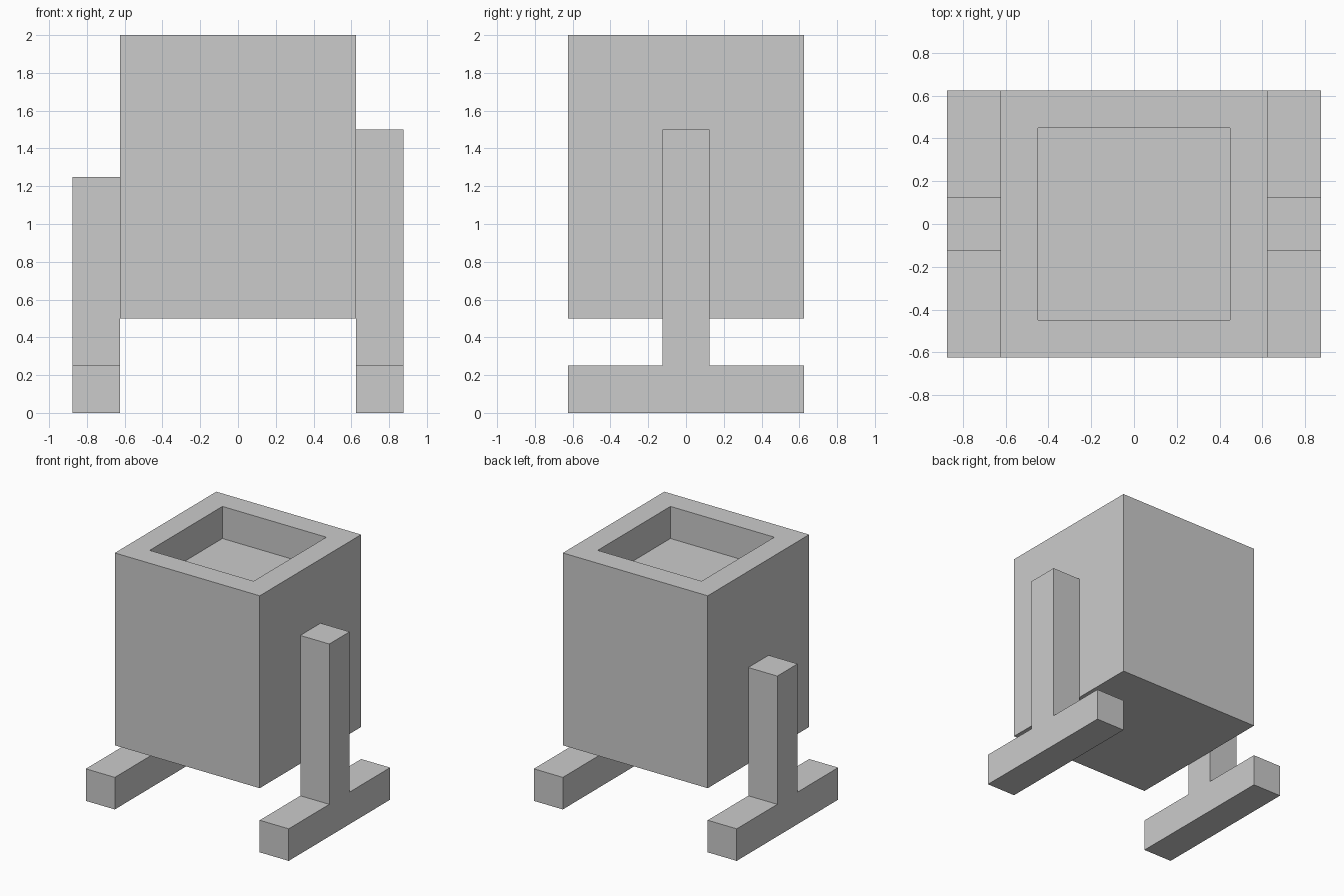
import bpy, bmesh
from mathutils import Vector

if "Cube" in bpy.data.objects:
    bpy.data.objects.remove(bpy.data.objects["Cube"])


def finish(name, bm):
    bmesh.ops.recalc_face_normals(bm, faces=bm.faces)
    mesh = bpy.data.meshes.new(name)
    bm.to_mesh(mesh)
    bm.free()
    obj = bpy.data.objects.new(name, mesh)
    bpy.context.collection.objects.link(obj)
    return obj


# Body: block with a shallow square recess in the top
def build_body():
    bm = bmesh.new()
    bmesh.ops.create_cube(bm, size=1)
    bmesh.ops.scale(bm, vec=(1.25, 1.25, 1.5), verts=bm.verts)
    bmesh.ops.translate(bm, vec=(0, 0, 1.25), verts=bm.verts)
    top = max(bm.faces, key=lambda f: f.calc_center_median().z)
    bmesh.ops.inset_region(bm, faces=[top], thickness=0.25)
    floor = bmesh.ops.extrude_discrete_faces(bm, faces=[top])["faces"][0]
    bmesh.ops.translate(bm, vec=(0, 0, -0.25), verts=floor.verts)
    return finish("body", bm)


# Leg: upright post on a long foot, as an extruded inverted T
def build_leg(name, x, height):
    half = [(0.625, 0), (0.625, 0.25), (0.125, 0.25), (0.125, height)]
    outline = half + [(-y, z) for y, z in reversed(half)]
    bm = bmesh.new()
    face = bm.faces.new([bm.verts.new((x - 0.125, y, z)) for y, z in outline])
    ext = bmesh.ops.extrude_face_region(bm, geom=[face], use_keep_orig=True)
    verts = [v for v in ext["geom"] if isinstance(v, bmesh.types.BMVert)]
    bmesh.ops.translate(bm, vec=Vector((0.25, 0, 0)), verts=verts)
    return finish(name, bm)


build_body()
build_leg("right_leg", 0.75, 1.5)
build_leg("left_leg", -0.75, 1.25)
